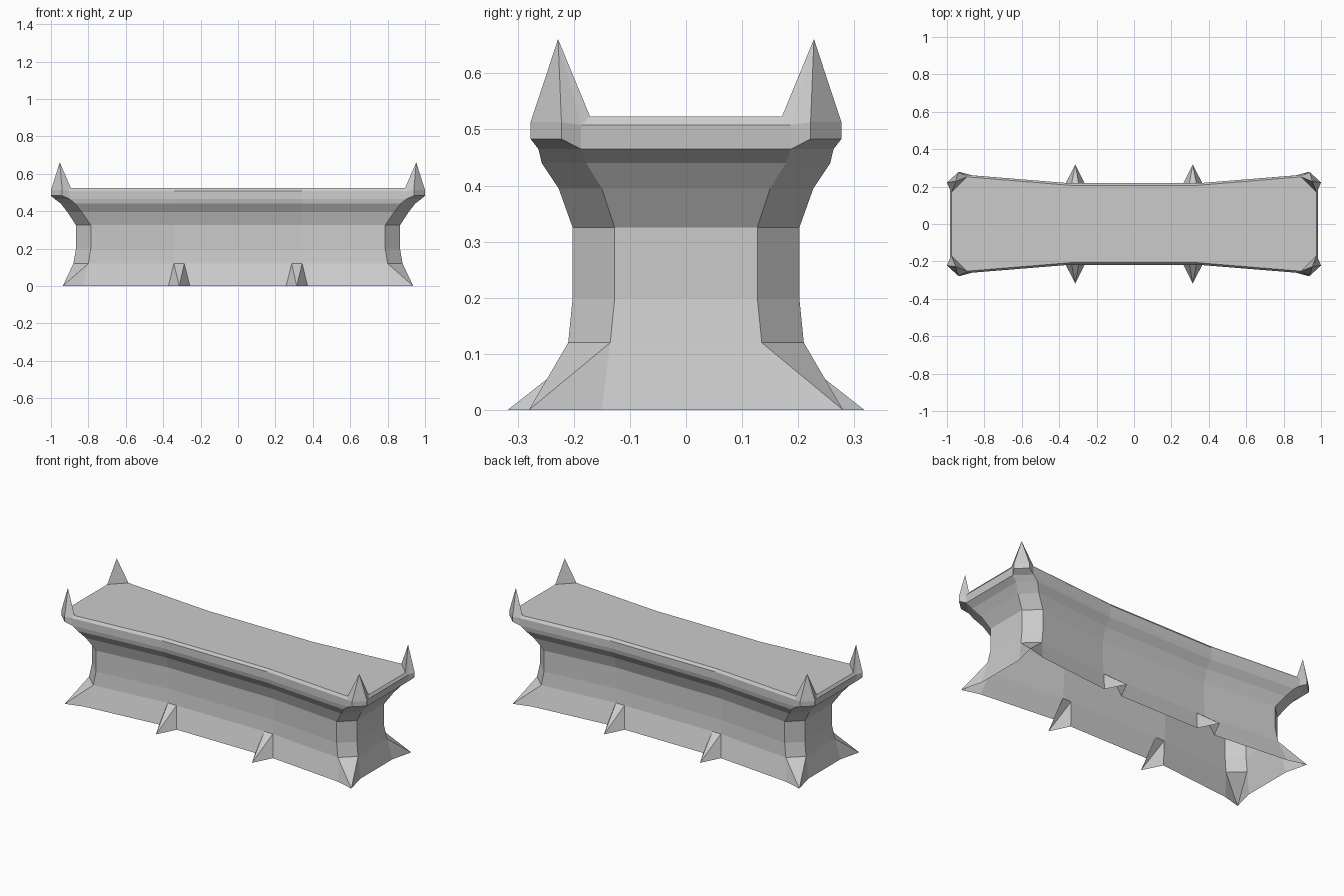
import bpy, bmesh

if "Cube" in bpy.data.objects:
    bpy.data.objects.remove(bpy.data.objects["Cube"])

# Corner profile per level: z, end-side corner (x, y), long-side corner (x, y)
LEVELS = [
    (0.000, (0.905, 0.150), (0.830, 0.250)),
    (0.120, (0.880, 0.135), (0.800, 0.210)),
    (0.200, (0.866, 0.127), (0.787, 0.202)),
    (0.325, (0.866, 0.127), (0.787, 0.202)),
    (0.395, (0.912, 0.150), (0.835, 0.227)),
    (0.440, (0.947, 0.178), (0.870, 0.257)),
    (0.465, (0.980, 0.187), (0.900, 0.263)),
    (0.508, (0.985, 0.187), (0.905, 0.263)),
    (0.523, (0.975, 0.171), (0.893, 0.252)),
]
RIM = 6  # first level of the table rim


def finish(name, build):
    """Build one quarter (+x, +y) and mirror it across both axes."""
    bm = bmesh.new()
    build(lambda *pts: bm.faces.new([bm.verts.new(p) for p in pts]))
    bmesh.ops.remove_doubles(bm, verts=bm.verts, dist=0.0005)
    for axis in ((1, 0, 0), (0, 1, 0)):
        dup = bmesh.ops.duplicate(bm, geom=bm.verts[:] + bm.edges[:] + bm.faces[:])["geom"]
        i = 0 if axis[0] else 1
        for v in dup:
            if isinstance(v, bmesh.types.BMVert):
                v.co[i] = -v.co[i]
        bmesh.ops.reverse_faces(bm, faces=[f for f in dup if isinstance(f, bmesh.types.BMFace)])
    bmesh.ops.remove_doubles(bm, verts=bm.verts, dist=0.0005)
    bmesh.ops.recalc_face_normals(bm, faces=bm.faces)
    me = bpy.data.meshes.new(name)
    bm.to_mesh(me)
    bm.free()
    ob = bpy.data.objects.new(name, me)
    bpy.context.collection.objects.link(ob)
    return ob


def ring(i):
    """Quarter outline: end centre, two corner points, two waist points, side centre."""
    z, (ax, ay), (bx, by) = LEVELS[i]
    waist = by - 0.045
    m1, m2 = (0.372, 0.257) if i == 0 else (0.343, 0.287)
    return [(ax, 0, z), (ax, ay, z), (bx, by, z),
            (m1, waist, z), (m2, waist, z), (0, waist, z)]


rings = [ring(i) for i in range(len(LEVELS))]


# Waisted body with flared base and rim, open underneath
def body(face):
    for i, (lo, hi) in enumerate(zip(rings, rings[1:])):
        for k in range(5):
            if (k == 1 and (i == 0 or i >= RIM)) or (k == 3 and i == 0):
                continue  # feet, horns and side spikes fill these gaps
            face(lo[k], lo[k + 1], hi[k + 1], hi[k])
    # table top
    face(*rings[-1], (0, 0, LEVELS[-1][0]))
    # corner foot
    lo, hi, tip = rings[0], rings[1], (0.937, 0.28, 0)
    face(lo[1], tip, hi[1])
    face(tip, hi[2], hi[1])
    face(tip, lo[2], hi[2])
    # side spike
    tip = (0.314, 0.318, 0)
    face(lo[3], tip, hi[3])
    face(tip, hi[4], hi[3])
    face(tip, lo[4], hi[4])


# Corner horns rising from the rim
def horn(face):
    (a0, b0), (a1, b1), (a2, b2) = [(r[1], r[2]) for r in rings[RIM:]]
    c0, d0 = (1.0, 0.222, 0.483), (0.94, 0.277, 0.483)
    c1, d1 = (1.0, 0.222, 0.513), (0.94, 0.277, 0.513)
    tip = (0.953, 0.228, 0.661)
    face(a0, b0, d0, c0)
    face(c0, d0, d1, c1)
    face(c1, d1, tip)
    face(a0, c0, c1, a1)
    face(d0, b0, b1, d1)
    face(a1, c1, tip)
    face(a1, tip, a2)
    face(d1, b1, tip)
    face(b1, b2, tip)
    face(a2, tip, b2)


finish("altar_body", body)
finish("corner_horns", horn)
